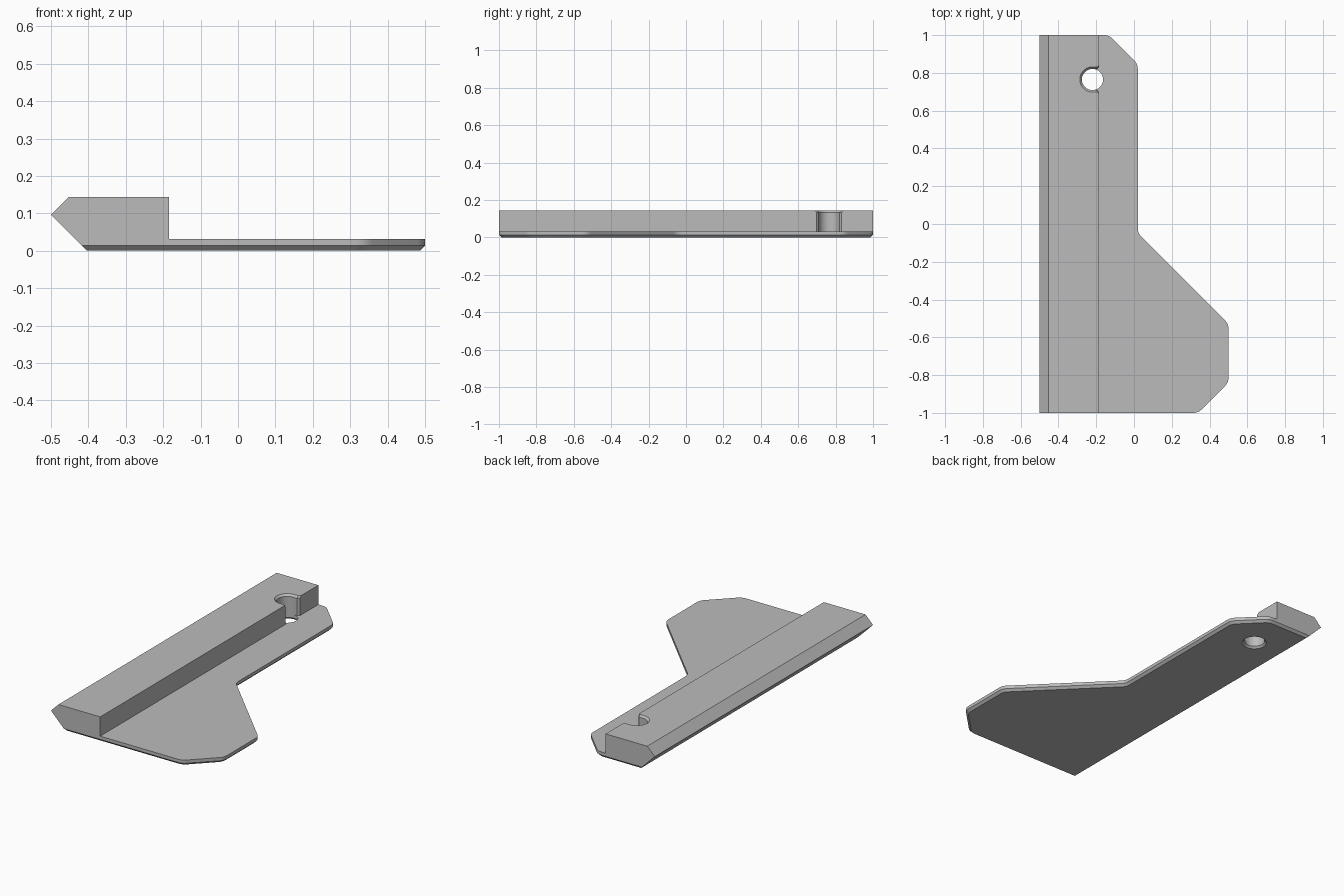
import bpy
import bmesh
import math
from mathutils import Vector

cube = bpy.data.objects.get("Cube")
if cube:
    bpy.data.objects.remove(cube, do_unlink=True)

PLATE_TOP, BLOCK_TOP, CHAMFER = 0.032, 0.144, 0.0134
HOLE = Vector((-0.22, 0.765))
HOLE_R, FLARE = 0.056, 0.011
WALL_X = -0.184

grey = bpy.data.materials.new("plain grey")
grey.use_nodes = True
grey.diffuse_color = (0.5, 0.5, 0.5, 1)
grey.node_tree.nodes["Principled BSDF"].inputs["Base Color"].default_value = (0.5, 0.5, 0.5, 1)


def loft(name, rings):
    """Closed solid through matching rings of 3D points."""
    bm = bmesh.new()
    loops = [[bm.verts.new(p) for p in ring] for ring in rings]
    for a, b in zip(loops, loops[1:]):
        for i in range(len(a)):
            j = (i + 1) % len(a)
            bm.faces.new((a[i], a[j], b[j], b[i]))
    bm.faces.new(loops[0][::-1])
    bm.faces.new(loops[-1])
    bmesh.ops.recalc_face_normals(bm, faces=bm.faces)
    mesh = bpy.data.meshes.new(name)
    bm.to_mesh(mesh)
    bm.free()
    mesh.materials.append(grey)
    obj = bpy.data.objects.new(name, mesh)
    bpy.context.collection.objects.link(obj)
    return obj


def combine(target, other, operation):
    mod = target.modifiers.new(operation.lower(), 'BOOLEAN')
    mod.operation, mod.solver, mod.object = operation, 'EXACT', other
    bpy.context.view_layer.objects.active = target
    bpy.ops.object.modifier_apply(modifier=mod.name)
    bpy.data.objects.remove(other, do_unlink=True)


def inset(corners, distances):
    """Move each edge of a counter-clockwise polygon inwards."""
    result = []
    n = len(corners)
    for i in range(n):
        p, q, r = (Vector(corners[k % n]) for k in (i - 1, i, i + 1))
        u, v = (q - p).normalized(), (r - q).normalized()
        n1, n2 = Vector((-u.y, u.x)), Vector((-v.y, v.x))
        d1, d2 = distances[i - 1], distances[i]
        det = n1.x * n2.y - n1.y * n2.x
        result.append(q + Vector((d1 * n2.y - d2 * n1.y, n1.x * d2 - n2.x * d1)) / det)
    return result


def rounded(corners, sharp, reach=0.026, steps=5):
    """Soften every corner that is not listed as sharp."""
    points = []
    n = len(corners)
    for i, c in enumerate(corners):
        if i in sharp:
            points.append(c)
            continue
        a = c + (corners[i - 1] - c).normalized() * reach
        b = c + (corners[(i + 1) % n] - c).normalized() * reach
        for s in range(steps + 1):
            t = s / steps
            points.append(a * (1 - t) ** 2 + c * 2 * t * (1 - t) + b * t ** 2)
    return points


# Base plate, chamfered underneath, with a long sloping left edge
outline = [(-0.436, -1), (0.34, -1), (0.5, -0.84), (0.5, -0.528),
           (0.02, -0.048), (0.02, 0.847), (-0.133, 1), (-0.436, 1)]
rings = []
for z in (0, CHAMFER, PLATE_TOP):
    edge = max(CHAMFER - z, 0)
    moved = inset(outline, [edge] * 7 + [PLATE_TOP - z])
    rings.append([(p.x, p.y, z) for p in rounded(moved, (0, 7))])
plate = loft("bracket_plate", rings)

# Raised rail with a pointed left side
profile = [(-0.436, PLATE_TOP), (WALL_X, PLATE_TOP), (WALL_X, BLOCK_TOP),
           (-0.452, BLOCK_TOP), (-0.5, 0.096)]
rail = loft("rail", [[(x, y, z) for x, z in profile] for y in (-1, 1)])

# Screw hole through the plate, countersunk below
SIDES = 48


def circle(r, z):
    angles = [2 * math.pi * i / SIDES for i in range(SIDES)]
    return [(HOLE.x + r * math.cos(a), HOLE.y + r * math.sin(a), z) for a in angles]


hole = loft("hole_cutter", [circle(HOLE_R + 2 * FLARE, -FLARE), circle(HOLE_R, FLARE),
                            circle(HOLE_R, 0.1)])
combine(plate, hole, 'DIFFERENCE')


# Open slot in the rail above the hole, flared at the top and at the wall
def slot_ring(r, z):
    half = SIDES // 2
    pts = []
    for i in range(half + 1):
        a = math.pi / 2 + math.pi * i / half
        pts.append((HOLE.x + r * math.cos(a), HOLE.y + r * math.sin(a), z))
    mouth = [(WALL_X - FLARE, -r), (WALL_X + FLARE, -r - 2 * FLARE)]
    pts += [(x, HOLE.y + y, z) for x, y in mouth]
    pts += [(x, HOLE.y - y, z) for x, y in reversed(mouth)]
    return pts


slot = loft("slot_cutter", [slot_ring(HOLE_R, 0), slot_ring(HOLE_R, BLOCK_TOP - FLARE),
                            slot_ring(HOLE_R + 2 * FLARE, BLOCK_TOP + FLARE)])
combine(rail, slot, 'DIFFERENCE')

# Join the rail and plate into one solid
combine(plate, rail, 'UNION')
bpy.ops.object.select_all(action='DESELECT')
plate.select_set(True)
bpy.context.view_layer.objects.active = plate
bpy.ops.object.shade_smooth_by_angle(angle=math.radians(25))
